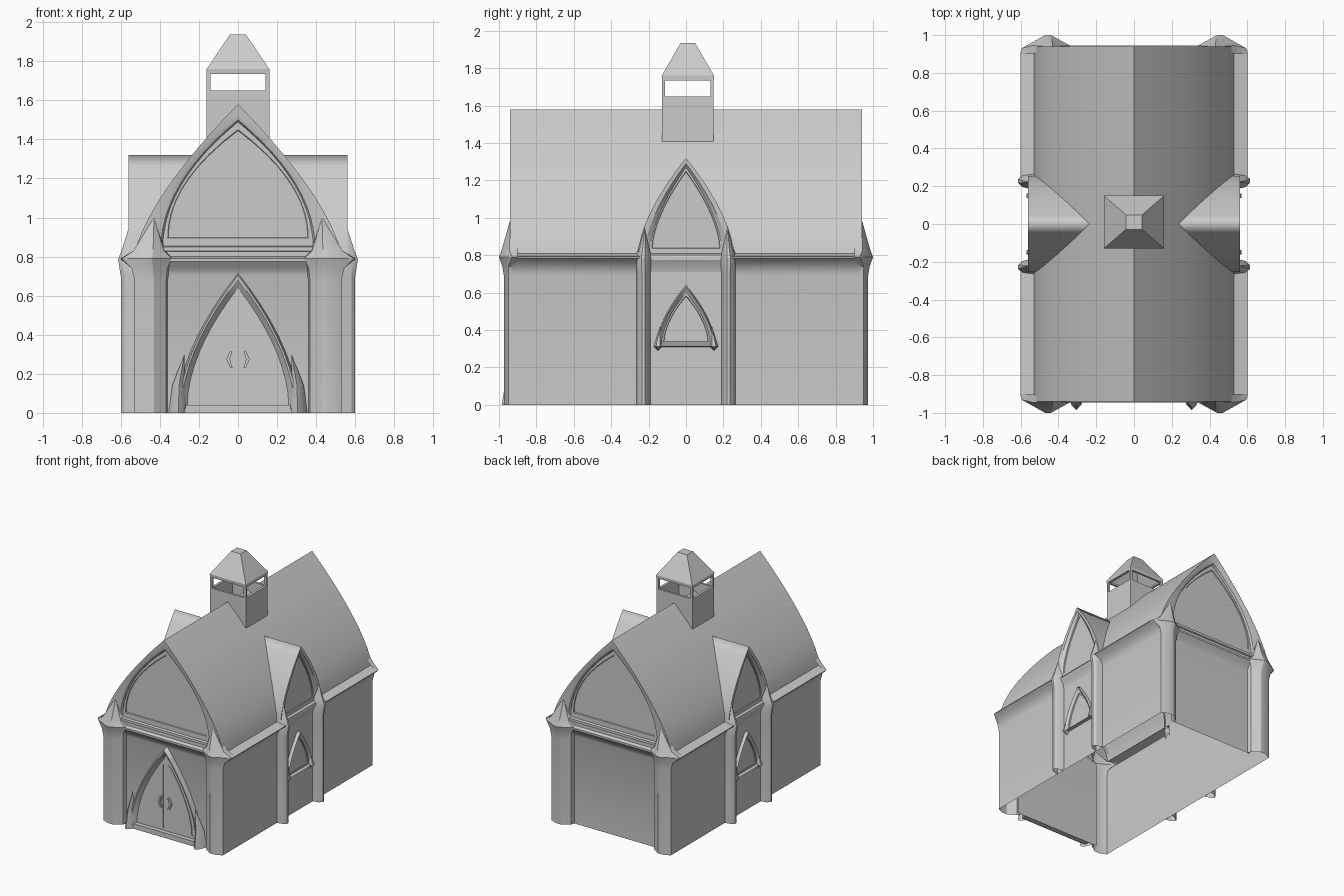
import bpy, bmesh

def build(name, verts, faces, mirror=""):
    me = bpy.data.meshes.new(name)
    me.from_pydata(verts, [], faces)
    bm = bmesh.new()
    bm.from_mesh(me)
    bmesh.ops.remove_doubles(bm, verts=bm.verts, dist=0.0004)
    bmesh.ops.recalc_face_normals(bm, faces=bm.faces)
    bm.to_mesh(me)
    bm.free()
    ob = bpy.data.objects.new(name, me)
    bpy.context.collection.objects.link(ob)
    if mirror:
        mod = ob.modifiers.new("mirror", "MIRROR")
        mod.use_axis = ("x" in mirror, "y" in mirror, False)
        mod.merge_threshold = 0.0004
    return ob

def loft(name, rings, closed=False, cap=False, mirror=""):
    """Skin between equal-length point rows."""
    n = len(rings[0])
    verts = [p for r in rings for p in r]
    faces = []
    for i in range(len(rings) - 1):
        for j in range(n if closed else n - 1):
            k = (j + 1) % n
            faces.append((i*n + j, i*n + k, (i+1)*n + k, (i+1)*n + j))
    if cap:
        faces.append(tuple(range((len(rings)-1)*n, len(rings)*n)))
    return build(name, verts, faces, mirror)

def arch(w, z0, z1, p, n=9):
    """Right half of a pointed arch, springing to apex."""
    return [(w*(1 - (i/n)**p), z0 + (z1 - z0)*i/n) for i in range(n + 1)]

def front(u, d, z): return (u, -d, z)
def side(u, d, z): return (d, u, z)

def arch_frame(name, place, rings, p, mirror):
    """Half arch moulding of (width, z0, z1, depth) rings, filled by a panel."""
    rows = [[place(0, d, a)] + [place(u, d, z) for u, z in arch(w, a, b, p)]
            for w, a, b, d in rings]
    return loft(name, rows, cap=True, mirror=mirror)

def box(name, x, y, z, mirror=""):
    r = [[(x[0], y[0], h), (x[1], y[0], h), (x[1], y[1], h), (x[0], y[1], h)] for h in z]
    return loft(name, r, True, True, mirror)

# roof shell
P = 1.45
roof = arch(0.53, 0.80, 1.58, P, 12)
profile = roof + [(-u, z) for u, z in roof[-2::-1]]
loft("roof", [[(u, y, z) for u, z in profile] for y in (-0.94, 0.94)])

# long side walls with coved eaves, mitred at the corners
wall = [(0.53, 0), (0.53, 0.69), (0.537, 0.72), (0.557, 0.755), (0.6, 0.785), (0.6, 0.792), (0.53, 0.81)]
loft("side_wall", [[(x, 0.22, z) for x, z in wall],
                   [(x, 0.945 - (x - 0.53)*0.6, z) for x, z in wall]], mirror="xy")
build("bay_wall", [(0.53, -0.22, 0), (0.53, 0.22, 0), (0.53, 0.22, 0.8), (0.53, -0.22, 0.8)],
      [(0, 1, 2, 3)], "x")

# end walls with the coved string course and sill
end = [(0.90, 0), (0.90, 0.705), (0.91, 0.73), (0.93, 0.755), (0.945, 0.775), (0.945, 0.79),
       (0.92, 0.80), (0.92, 0.825), (0.93, 0.83), (0.93, 0.85), (0.912, 0.855)]
loft("end_wall", [[(x, -y, z) for y, z in end] for x in (0, 0.385)], mirror="xy")

# end gables: arch moulding and inset panel
rows = [[(u, -d, z) for u, z in arch(w, a, b, p, 12)] for w, a, b, d, p in (
    (0.53, 0.80, 1.58, 0.94, P), (0.44, 0.82, 1.525, 0.935, 1.8),
    (0.395, 0.84, 1.50, 0.928, 2.0), (0.385, 0.84, 1.49, 0.912, 2.05))]
loft("gable_arch", rows, mirror="xy")
arch_frame("gable_panel", front, [(0.385, 0.84, 1.49, 0.912), (0.36, 0.895, 1.45, 0.912),
                                  (0.357, 0.898, 1.445, 0.906)], 2.05, "xy")

# corner pillars with flared capitals and spikes
def ring(z, pts): return [(x, -y, z) for x, y in pts]
sec = [(0.36, 0.90), (0.368, 0.93), (0.43, 0.972), (0.475, 0.972), (0.53, 0.95), (0.53, 0.93)]
loft("corner_pillar", [
    ring(0, sec), ring(0.68, sec),
    ring(0.74, [(0.35, 0.90), (0.362, 0.935), (0.435, 0.982), (0.475, 0.982), (0.545, 0.95), (0.54, 0.92)]),
    ring(0.79, [(0.33, 0.90), (0.34, 0.945), (0.44, 1.0), (0.47, 1.0), (0.595, 0.93), (0.603, 0.90)]),
    ring(0.83, [(0.37, 0.90), (0.38, 0.942), (0.435, 0.985), (0.46, 0.985), (0.535, 0.945), (0.535, 0.90)]),
    [(0.43, -0.937, 1.0)] * 6], mirror="xy")

# bay pilasters
ps = [(0.53, 0.19), (0.58, 0.202), (0.6, 0.22), (0.6, 0.236), (0.58, 0.254), (0.53, 0.265)]
rings = [[(x, y, z) for x, y in ps] for z in (0, 0.70)]
rings.append([(0.53 + (x - 0.53)*1.2, 0.228 + (y - 0.228)*1.25, 0.785) for x, y in ps])
rings.append([(0.53 + (x - 0.53)*0.95, 0.225 + (y - 0.228)*0.85, 0.83) for x, y in ps])
rings.append([(0.555, 0.222, 0.96)] * 6)
loft("bay_pilaster", rings, mirror="xy")

# dormers: face and roof running back into the main roof
def roof_x(z):
    return 0.53*(1 - max(0, (z - 0.80)/0.78)**P) - 0.01
DP = 1.65
arch_frame("dormer_face", side, [(0.26, 0.79, 1.32, 0.56), (0.225, 0.80, 1.29, 0.557),
                                 (0.195, 0.81, 1.27, 0.538), (0.183, 0.835, 1.25, 0.538),
                                 (0.18, 0.838, 1.245, 0.532)], DP, "xy")
da = arch(0.26, 0.79, 1.32, DP)
loft("dormer_roof", [[(0.56, u, z) for u, z in da], [(roof_x(z), u, z) for u, z in da]], mirror="xy")
cove = [(0.53, 0.71), (0.537, 0.74), (0.557, 0.775), (0.557, 0.79), (0.54, 0.80), (0.54, 0.82)]
loft("dormer_sill", [[(x, y, z) for x, z in cove] for y in (0, 0.2)], mirror="xy")

# bay windows with hooked feet
arch_frame("window", side, [(0.158, 0.31, 0.64, 0.53), (0.15, 0.315, 0.63, 0.555),
                            (0.13, 0.325, 0.60, 0.537), (0.12, 0.335, 0.585, 0.537),
                            (0.117, 0.338, 0.58, 0.532)], 1.75, "xy")
foot = [(0.53, 0.125), (0.57, 0.14), (0.57, 0.16), (0.53, 0.172)]
loft("window_foot", [[(0.53, 0.15, 0.29)] * 4, [(x, y, 0.312) for x, y in foot],
                     [(0.542, 0.138, 0.42)] * 4], True, mirror="xy")

# doorway with feet, threshold, two leaves and handles
arch_frame("doorway", front, [(0.315, 0, 0.715, 0.90), (0.305, 0, 0.705, 0.942),
                              (0.29, 0.02, 0.685, 0.94), (0.26, 0.04, 0.64, 0.91)], 1.8, "x")
box("threshold", (-0.27, 0.27), (-0.945, -0.90), (0, 0.04))
df = [(0.26, 0.91), (0.28, 0.96), (0.305, 0.985), (0.33, 0.96), (0.355, 0.90)]
loft("door_foot", [[(x, -y, 0) for x, y in df],
                   [(0.295 + (x - 0.295)*0.7, -(0.93 + (y - 0.93)*0.6), 0.14) for x, y in df],
                   [(0.275, -0.94, 0.30)] * 5], mirror="x")
leaf = [(u, z) for u, z in arch(0.232, 0.06, 0.615, 1.8) if u > 0.03]
leaf = [(0.022, 0.06)] + leaf + [(0.022, 0.57)]
loft("door_leaf", [[(x, -d, z) for x, z in leaf] for d in (0.908, 0.916)], True, True, "x")
handle = [(0.028, 0.315), (0.04, 0.315), (0.06, 0.275), (0.04, 0.23), (0.028, 0.23), (0.042, 0.275)]
loft("door_handle", [[(x, -d, z) for x, z in handle] for d in (0.91, 0.935)], True, True, "x")

# belfry: hollow base, corner posts and hipped cap
def square(hx, hy, z):
    return [(sx*hx, 0.01 + sy*hy, z) for sx, sy in ((-1, -1), (1, -1), (1, 1), (-1, 1))]
loft("belfry_base", [square(0.16, 0.138, 1.40), square(0.16, 0.138, 1.65),
                     square(0.14, 0.122, 1.65), square(0.14, 0.122, 1.46)], True)
for sy in (-1, 1):
    y = sorted((0.01 + sy*0.122, 0.01 + sy*0.138))
    box("belfry_post", (0.14, 0.16), y, (1.65, 1.735), "x")
loft("belfry_cap", [square(0.14, 0.122, 1.75), square(0.14, 0.122, 1.735),
                    square(0.16, 0.138, 1.735), square(0.16, 0.14, 1.76),
                    square(0.042, 0.038, 1.936)], True, True)

# smooth the curves, keep edges sharp
for ob in bpy.context.collection.objects:
    ob.select_set(True)
    bpy.context.view_layer.objects.active = ob
bpy.ops.object.shade_smooth_by_angle(angle=0.5)
